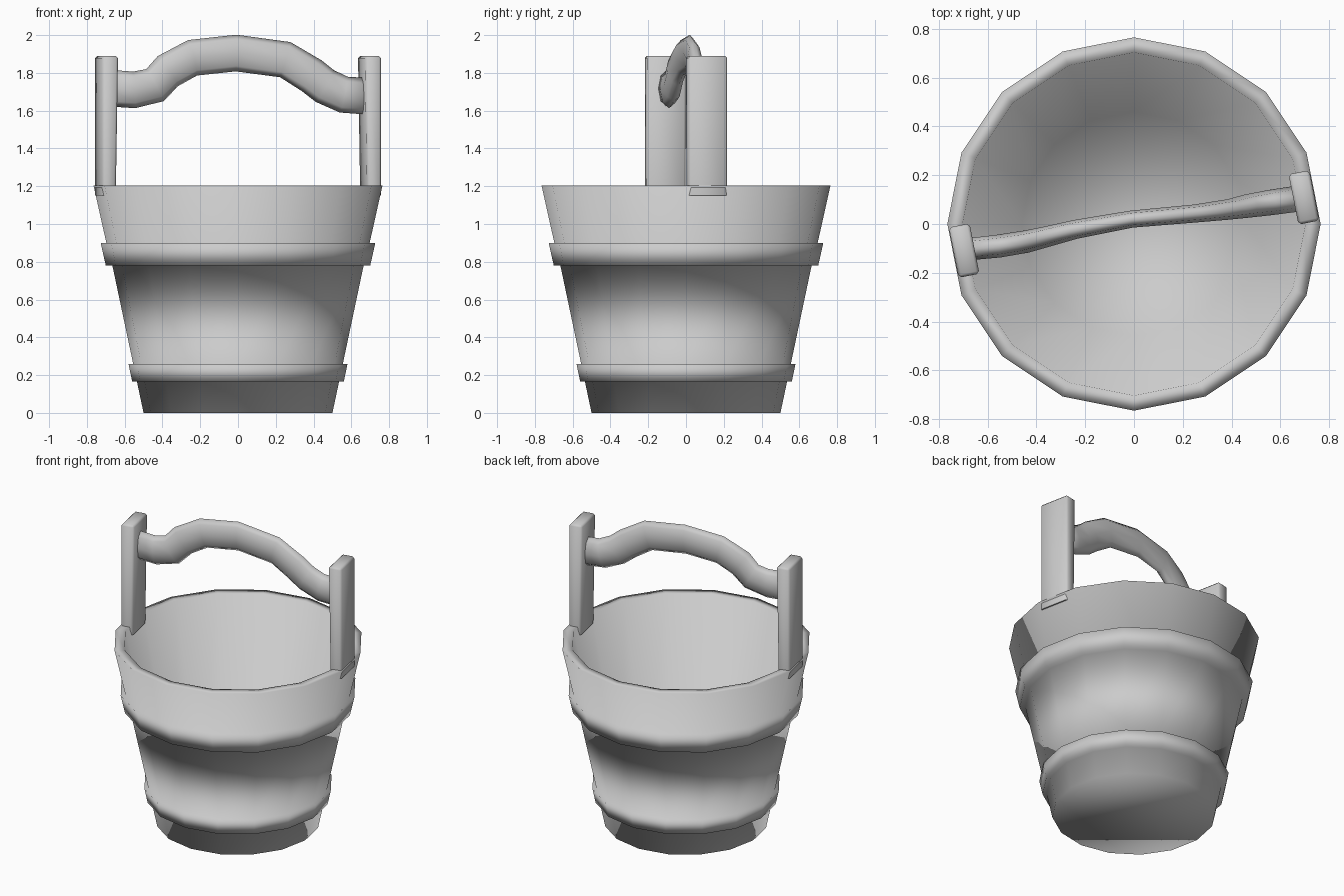
import bpy, bmesh, math
from mathutils import Matrix, Vector

cube = bpy.data.objects.get("Cube")
if cube:
    bpy.data.objects.remove(cube, do_unlink=True)

grey = bpy.data.materials.new("plain grey")
grey.use_nodes = True
grey.diffuse_color = (0.6, 0.6, 0.6, 1)
grey.node_tree.nodes["Principled BSDF"].inputs["Base Color"].default_value = (0.6, 0.6, 0.6, 1)


def finish(bm, name):
    bmesh.ops.recalc_face_normals(bm, faces=bm.faces)
    for f in bm.faces:
        f.smooth = True
    mesh = bpy.data.meshes.new(name)
    bm.to_mesh(mesh)
    bm.free()
    mesh.materials.append(grey)
    ob = bpy.data.objects.new(name, mesh)
    bpy.context.collection.objects.link(ob)
    return ob


def loft(name, rings):
    """Skin a list of closed rings of points and cap both ends."""
    bm = bmesh.new()
    loops = [[bm.verts.new(p) for p in ring] for ring in rings]
    n = len(loops[0])
    for a, b in zip(loops, loops[1:]):
        for i in range(n):
            j = (i + 1) % n
            bm.faces.new((a[i], a[j], b[j], b[i]))
    bm.faces.new(loops[0])
    bm.faces.new(loops[-1])
    return finish(bm, name)


def angles(n):
    return [math.tau * i / n for i in range(n)]


# Bucket: outer wall with two raised hoops, rim, inner wall and floor
profile = [(0.5, 0), (0.535, 0.165), (0.56, 0.165), (0.58, 0.26), (0.555, 0.26),
           (0.665, 0.78), (0.70, 0.78), (0.727, 0.90), (0.697, 0.90),
           (0.765, 1.205), (0.703, 1.205), (0.46, 0.1)]
loft("bucket", [[(r * math.cos(a), r * math.sin(a), z) for a in angles(16)]
                for r, z in profile])

# Uprights: one board on a rim facet, repeated half a turn round
for side, turn in (("left", 0), ("right", math.pi)):
    bm = bmesh.new()
    bmesh.ops.create_cube(bm, size=1)
    bmesh.ops.scale(bm, vec=(0.075, 0.21, 0.74), verts=bm.verts)
    for v in bm.verts:
        if v.co.x < 0 and v.co.z > 0:
            v.co.x -= 0.012
    edges = [e for e in bm.edges if all(v.co.z > 0 for v in e.verts)
             or abs(e.verts[0].co.z - e.verts[1].co.z) > 0.5]
    bmesh.ops.bevel(bm, geom=edges, offset=0.012, segments=1, affect='EDGES')
    bmesh.ops.translate(bm, vec=(0.71, -0.029, 1.52), verts=bm.verts)
    bmesh.ops.rotate(bm, cent=(0, 0, 0), verts=bm.verts,
                     matrix=Matrix.Rotation(turn + math.pi / 16, 3, 'Z'))
    upright = finish(bm, side + "_upright")
    upright.data.set_sharp_from_angle(angle=math.radians(50))

# Handle: arched branch, each station is x, y, z, half width
stations = [(-0.69, -0.105, 1.72, 0.045), (-0.55, -0.09, 1.71, 0.047),
            (-0.44, -0.072, 1.735, 0.046), (-0.37, -0.055, 1.81, 0.043),
            (-0.24, -0.022, 1.88, 0.039), (-0.01, 0.02, 1.905, 0.035),
            (0.25, 0.043, 1.87, 0.037), (0.39, 0.06, 1.785, 0.042),
            (0.46, 0.073, 1.73, 0.048), (0.56, 0.088, 1.685, 0.052),
            (0.70, 0.108, 1.675, 0.054)]
rings = []
for i, (x, y, z, w) in enumerate(stations):
    a = Vector(stations[max(i - 1, 0)][:3])
    b = Vector(stations[min(i + 1, len(stations) - 1)][:3])
    along = (b - a).normalized()
    across = Vector((0, 0, 1)).cross(along).normalized()
    up = along.cross(across)
    rings.append([Vector((x, y, z)) + across * w * math.cos(t) + up * 0.097 * math.sin(t)
                  for t in angles(8)])
loft("handle", rings)
